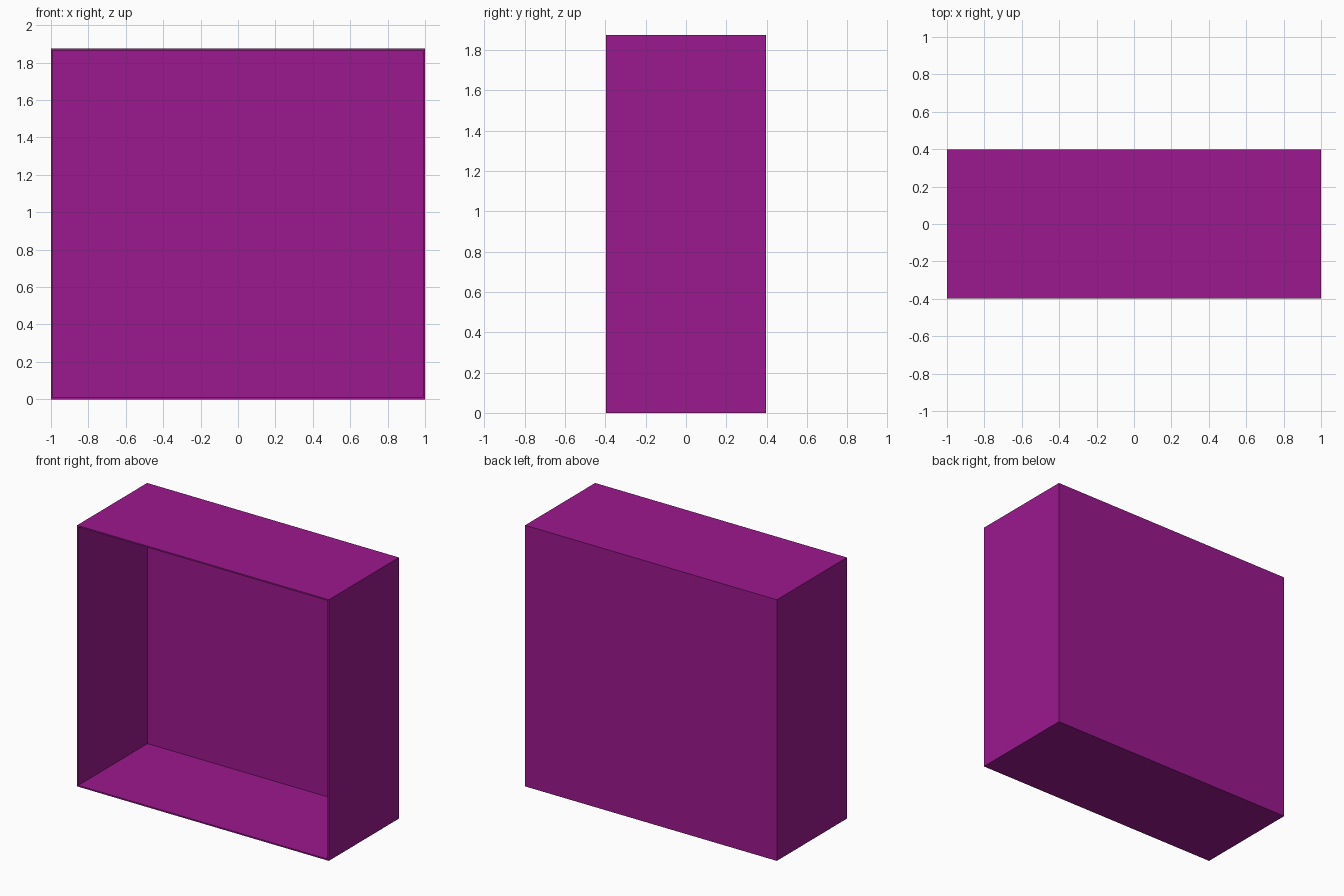
import bpy, bmesh
from mathutils import Matrix, Vector

if "Cube" in bpy.data.objects:
    bpy.data.objects.remove(bpy.data.objects["Cube"])

W, D, H = 2.0, 0.795, 1.875   # outer size
T = 0.01                      # wall thickness

# Outer box
bm = bmesh.new()
bmesh.ops.create_cube(bm, size=1.0, matrix=Matrix.Translation((0, 0, H / 2)) @ Matrix.Diagonal((W, D, H, 1)))

# Open front: inset the rim, then push the opening back to the rear panel
front = min(bm.faces, key=lambda f: f.calc_center_median().y)
bmesh.ops.inset_region(bm, faces=[front], thickness=T, use_even_offset=True)
res = bmesh.ops.extrude_discrete_faces(bm, faces=[front])
bmesh.ops.translate(bm, verts=res["faces"][0].verts, vec=Vector((0, D - T, 0)))
bmesh.ops.recalc_face_normals(bm, faces=bm.faces)

mesh = bpy.data.meshes.new("open_box_shell")
bm.to_mesh(mesh)
bm.free()
box = bpy.data.objects.new("open_box_shell", mesh)
bpy.context.collection.objects.link(box)

# Magenta paint
paint = bpy.data.materials.new("magenta_paint")
paint.diffuse_color = (0.33, 0.009, 0.27, 1)
paint.use_nodes = True
paint.node_tree.nodes["Principled BSDF"].inputs["Base Color"].default_value = paint.diffuse_color
mesh.materials.append(paint)
